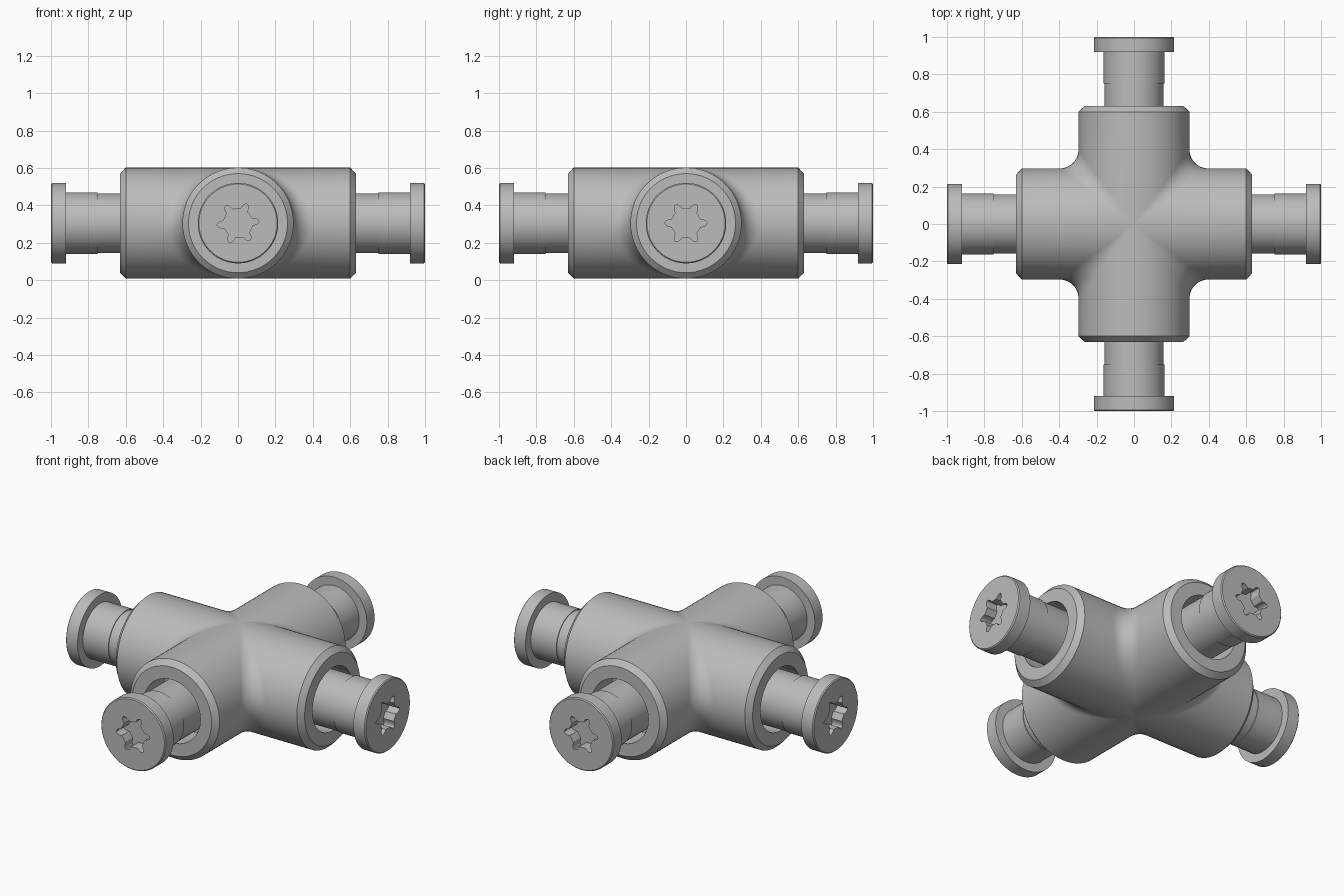
import bpy, bmesh
from math import sin, cos, pi, radians
from mathutils import Vector, Matrix

if "Cube" in bpy.data.objects:
    bpy.data.objects.remove(bpy.data.objects["Cube"])

CENTRE_Z = 0.305   # height of the arm axes
R = 0.297          # arm radius
FILLET = 0.1       # rolling-ball radius where arms meet

steel = bpy.data.materials.new("grey_steel")
steel.use_nodes = True
steel.diffuse_color = (0.5, 0.5, 0.5, 1)
steel.node_tree.nodes["Principled BSDF"].inputs["Base Color"].default_value = (0.5, 0.5, 0.5, 1)


def skin(bm, rows, closed=False):
    """Join rows of points with quads."""
    grid = [[bm.verts.new(p) for p in row] for row in rows]
    if closed:
        grid.append(grid[0])
    for a, b in zip(grid, grid[1:]):
        for i in range(len(a) - 1):
            bm.faces.new((a[i], a[i + 1], b[i + 1], b[i]))


def finish(bm, name):
    bmesh.ops.remove_doubles(bm, verts=bm.verts, dist=0.0002)
    bmesh.ops.dissolve_degenerate(bm, edges=bm.edges, dist=0.0001)
    bmesh.ops.recalc_face_normals(bm, faces=bm.faces)
    mesh = bpy.data.meshes.new(name)
    bm.to_mesh(mesh)
    bm.free()
    mesh.materials.append(steel)
    obj = bpy.data.objects.new(name, mesh)
    bpy.context.collection.objects.link(obj)
    obj.location.z = CENTRE_Z
    bpy.ops.object.select_all(action="DESELECT")
    obj.select_set(True)
    bpy.context.view_layer.objects.active = obj
    bpy.ops.object.shade_smooth_by_angle(angle=radians(30))
    return obj


# Cross body: one quadrant with bored, chamfered ends and a fillet, turned four times
end_profile = [(0.45, 0), (0.45, 0.19), (0.63, 0.19), (0.63, 0.265), (0.6, R)]


def quadrant_row(a):
    c, s = cos(a), sin(a)
    arm = [Vector((x, rho * c, rho * s)) for x, rho in end_profile]
    ball = Vector((c, c, s)) * (R + FILLET)
    to_x, to_y = Vector((0, -c, -s)), Vector((-c, 0, -s))
    arc = [ball + FILLET * to_x.lerp(to_y, t / 10).normalized() for t in range(11)]
    other = [Vector((p.y, p.x, p.z)) for p in reversed(arm)]
    return arm + arc + other


body = bmesh.new()
steps = 32
rows = [quadrant_row(-pi / 2 + pi * i / steps) for i in range(steps + 1)]
for k in range(4):
    turn = Matrix.Rotation(k * pi / 2, 3, "Z")
    skin(body, [[turn @ p for p in row] for row in rows])
finish(body, "cross_body")


# Pins: lathed shank and head with a six-lobed socket
def socket_radius(t):
    u = (t + pi / 6) % (pi / 3) - pi / 6          # angle from the nearest lobe
    flat = 0.076 / cos(pi / 6 - abs(u))
    lobe = 0.026 * max(0, 1 - (u / 0.22) ** 2) ** 0.5
    return flat + lobe


shank = [(0.42, 0), (0.42, 0.159), (0.75, 0.159), (0.75, 0.164), (0.92, 0.164),
         (0.92, 0.215), (0.994, 0.215), (1.0, 0.209)]


def make_pin(name, heading, twist):
    bm = bmesh.new()
    turn = Matrix.Rotation(heading, 3, "Z")
    rows = []
    count = 96
    for i in range(count):
        t = 2 * pi * i / count
        star = socket_radius(t - twist)
        profile = shank + [(1.0, star), (0.93, star), (0.93, 0)]
        rows.append([turn @ Vector((x, r * cos(t), r * sin(t))) for x, r in profile])
    skin(bm, rows, closed=True)
    finish(bm, name)


make_pin("left_pin", 0, 0)
make_pin("back_pin", pi / 2, radians(5))
make_pin("right_pin", pi, 0)
make_pin("front_pin", -pi / 2, radians(5))
